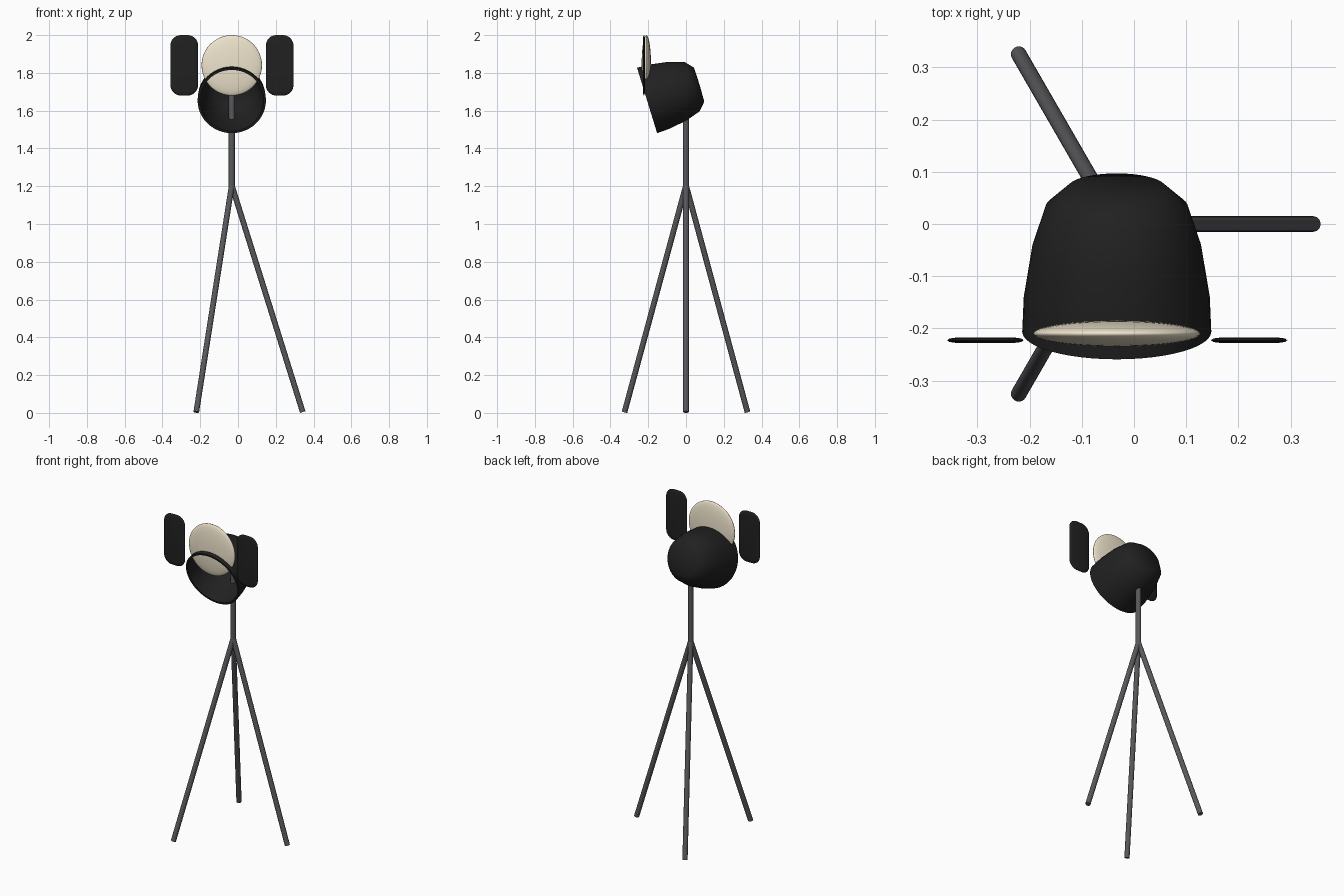
import bpy, bmesh, math
from mathutils import Vector, Matrix

if "Cube" in bpy.data.objects:
    bpy.data.objects.remove(bpy.data.objects["Cube"])

CX = -0.033  # stand axis


def material(name, rgb):
    m = bpy.data.materials.new(name)
    m.diffuse_color = (*rgb, 1)
    m.use_nodes = True
    m.node_tree.nodes["Principled BSDF"].inputs["Base Color"].default_value = m.diffuse_color
    return m


BLACK = material("black_paint", (0.015, 0.015, 0.015))
STEEL = material("dark_steel", (0.10, 0.10, 0.11))
CREAM = material("cream_glass", (0.85, 0.77, 0.60))


def finish(ob, name, mat, angle=35):
    ob.name = ob.data.name = name
    ob.data.materials.append(mat)
    bpy.ops.object.select_all(action='DESELECT')
    ob.select_set(True)
    bpy.context.view_layer.objects.active = ob
    bpy.ops.object.shade_smooth_by_angle(angle=math.radians(angle))
    return ob


def from_bmesh(bm, name, mat, angle=35):
    bmesh.ops.recalc_face_normals(bm, faces=bm.faces)
    me = bpy.data.meshes.new(name)
    bm.to_mesh(me)
    bm.free()
    ob = bpy.data.objects.new(name, me)
    bpy.context.collection.objects.link(ob)
    return finish(ob, name, mat, angle)


def rod(name, a, b, r):
    a, b = Vector(a), Vector(b)
    bpy.ops.mesh.primitive_cylinder_add(vertices=24, radius=r, depth=(b - a).length,
                                        location=(a + b) / 2)
    ob = bpy.context.object
    ob.rotation_euler = (b - a).to_track_quat('Z', 'Y').to_euler()
    return finish(ob, name, STEEL)


# tripod stand
rod("pole", (CX, 0, 1.19), (CX, 0, 1.68), 0.016)
for i in range(3):
    t = math.radians(120 * i)
    foot = (CX + 0.3757 * math.cos(t), 0.3757 * math.sin(t), 0.0045)
    rod(f"leg_{i + 1}", (CX, 0, 1.205), foot, 0.015)

# tilted hollow lamp head, lathed around its axis (radius, distance from opening)
outer = [(0.181, 0), (0.178, 0.07), (0.162, 0.17), (0.136, 0.25), (0.094, 0.288), (0, 0.29)]
inner = [(0, 0.278), (0.088, 0.276), (0.126, 0.241), (0.150, 0.165), (0.166, 0.07), (0.169, 0)]
bm = bmesh.new()
verts = [bm.verts.new((r, 0, s)) for r, s in outer + inner]
n = len(verts)
edges = [bm.edges.new((verts[i], verts[(i + 1) % n])) for i in range(n) if i != len(outer) - 1]
bmesh.ops.spin(bm, geom=verts + edges, cent=(0, 0, 0), axis=(0, 0, 1),
               angle=2 * math.pi, steps=48)
bmesh.ops.remove_doubles(bm, verts=bm.verts, dist=1e-5)
axis = Vector((0, 0.956, 0.293))
bm.transform(Matrix.Translation((CX, -0.206, 1.654))
             @ axis.to_track_quat('Z', 'Y').to_matrix().to_4x4())
from_bmesh(bm, "lamp_head", BLACK, 50)

# flattened lens
bpy.ops.mesh.primitive_uv_sphere_add(segments=48, ring_count=24, radius=1,
                                     location=(CX, -0.21, 1.84))
lens = bpy.context.object
lens.scale = (0.16, 0.025, 0.16)
finish(lens, "lens", CREAM)


# thin rounded side flaps
def flap(name, cx, hw=0.073, hh=0.16, ht=0.0055, rc=0.055):
    bm = bmesh.new()
    rings = []
    for y, inset in ((-ht, 0.02), (-ht * 0.6, 0.004), (0, 0), (ht * 0.6, 0.004), (ht, 0.02)):
        ring = []
        for q, (sx, sz) in enumerate(((1, 1), (-1, 1), (-1, -1), (1, -1))):
            for k in range(9):
                t = math.radians(90 * q + 11.25 * k)
                r = rc - inset
                ring.append(bm.verts.new((cx + sx * (hw - rc) + r * math.cos(t), -0.2225 + y,
                                          1.84 + sz * (hh - rc) + r * math.sin(t))))
        rings.append(ring)
    for a, b in zip(rings, rings[1:]):
        for i in range(len(a)):
            j = (i + 1) % len(a)
            bm.faces.new((a[i], a[j], b[j], b[i]))
    bm.faces.new(rings[0])
    bm.faces.new(rings[-1])
    from_bmesh(bm, name, BLACK)


for side, name in ((-1, "left_flap"), (1, "right_flap")):
    flap(name, CX + side * 0.2535 + (0.002 if side < 0 else 0))
